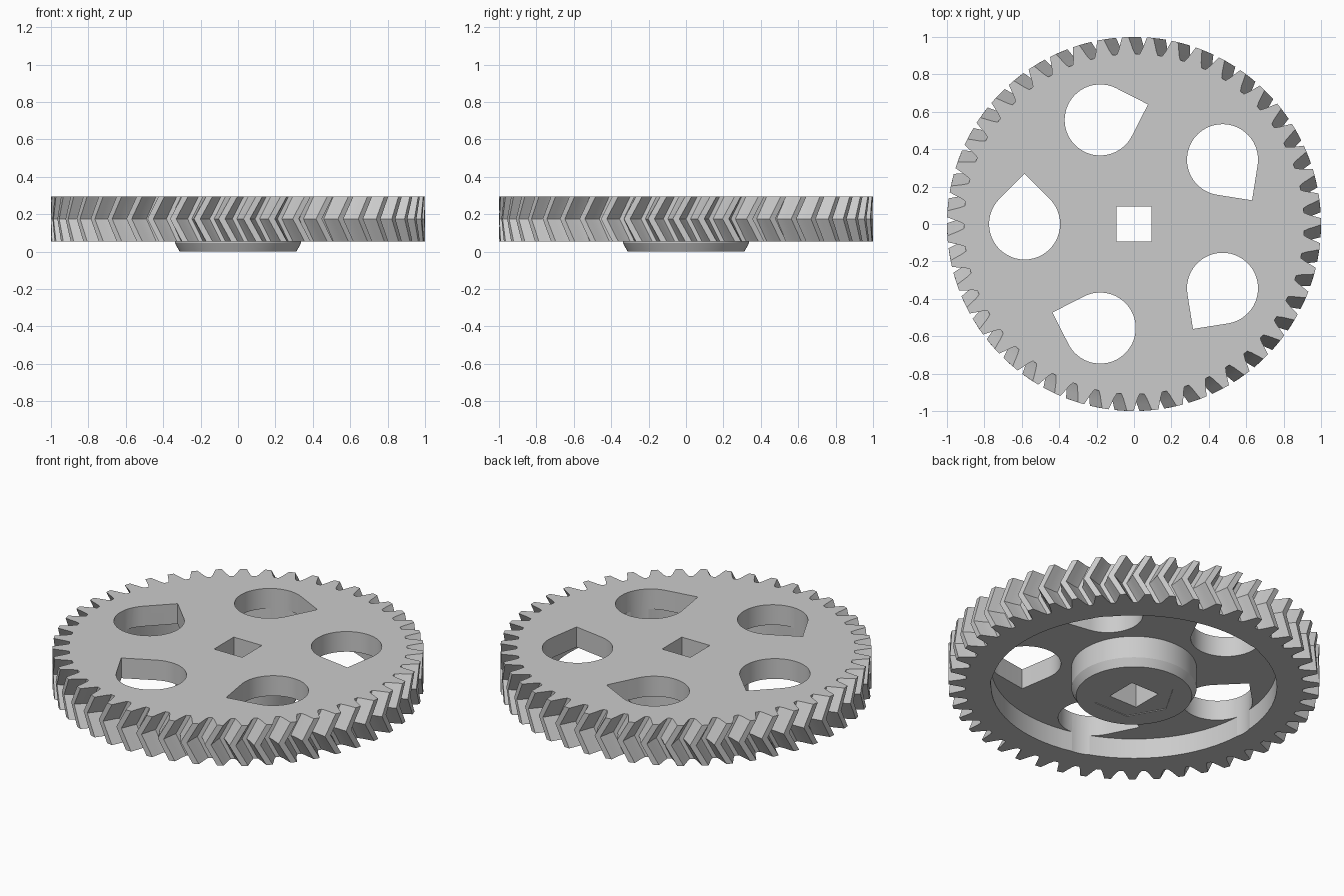
import bpy
import math
from mathutils import Matrix, Vector

old = bpy.data.objects.get("Cube")
if old:
    bpy.data.objects.remove(old, do_unlink=True)

TEETH = 47
BOTTOM, MIDDLE, TOP = 0.055, 0.175, 0.295
TWIST = 0.5          # tooth pitches turned clockwise at mid height
PHASE = 0.1          # tooth pitches
PITCH = math.tau / TEETH
# one tooth: (fraction of pitch, radius)
TOOTH = [(-0.40, 0.91), (-0.30, 0.935), (-0.22, 0.965), (-0.13, 1.0),
         (0.13, 1.0), (0.22, 0.965), (0.30, 0.935), (0.40, 0.91)]

grey = bpy.data.materials.new("grey plastic")
grey.use_nodes = True
grey.diffuse_color = (0.6, 0.6, 0.6, 1)
grey.node_tree.nodes["Principled BSDF"].inputs["Base Color"].default_value = (0.6, 0.6, 0.6, 1)


def loft(name, rings):
    """Solid skinned through matching rings, listed from bottom to top."""
    n = len(rings[0])
    verts = [p for ring in rings for p in ring]
    faces = [list(range(n))[::-1], [(len(rings) - 1) * n + i for i in range(n)]]
    for k in range(len(rings) - 1):
        for i in range(n):
            j = (i + 1) % n
            faces.append([k * n + i, k * n + j, (k + 1) * n + j, (k + 1) * n + i])
    mesh = bpy.data.meshes.new(name)
    mesh.from_pydata(verts, [], faces)
    mesh.materials.append(grey)
    obj = bpy.data.objects.new(name, mesh)
    bpy.context.collection.objects.link(obj)
    return obj


def circle(r, z, n=72, start=0.0):
    return [(r * math.cos(start + math.tau * i / n),
             r * math.sin(start + math.tau * i / n), z) for i in range(n)]


def combine(target, tool, operation):
    mod = target.modifiers.new(operation.title(), "BOOLEAN")
    mod.operation, mod.solver, mod.object = operation, "EXACT", tool
    bpy.context.view_layer.objects.active = target
    bpy.ops.object.modifier_apply(modifier=mod.name)
    bpy.data.objects.remove(tool, do_unlink=True)


def tooth_ring(z, turn):
    ring = []
    for t in range(TEETH):
        for f, r in TOOTH:
            a = (t + f + PHASE - turn) * PITCH
            ring.append((r * math.cos(a), r * math.sin(a), z))
    return ring


# Herringbone toothed wheel
gear = loft("herringbone_gear", [tooth_ring(BOTTOM, 0), tooth_ring(MIDDLE, TWIST), tooth_ring(TOP, 0)])

# Recess under the web, with the hub standing in it
combine(gear, loft("recess_cutter", [circle(0.77, -0.1), circle(0.77, 0.175)]), "DIFFERENCE")
combine(gear, loft("hub", [circle(0.312, 0), circle(0.337, 0.045), circle(0.337, 0.23)]), "UNION")

# Teardrop lightening holes, points turned clockwise
R, C = 0.19, 0.585
for k in range(5):
    spin = Matrix.Rotation(math.pi + k * math.tau / 5, 3, "Z")
    outline = [(C, -R * math.sqrt(2))]
    for i in range(37):
        a = -math.pi / 4 + 1.5 * math.pi * i / 36
        outline.append((C + R * math.cos(a), R * math.sin(a)))
    rings = [[spin @ Vector((x, y, z)) for x, y in outline] for z in (-0.1, 0.5)]
    combine(gear, loft("teardrop_cutter", rings), "DIFFERENCE")

# Shallow hexagon under the hub and square shaft hole
combine(gear, loft("hexagon_cutter", [circle(0.225, z, 6) for z in (-0.1, 0.004)]), "DIFFERENCE")
combine(gear, loft("shaft_cutter", [circle(0.131, z, 4, math.pi / 4) for z in (-0.1, 0.5)]), "DIFFERENCE")

# Smooth round walls, crisp teeth
bpy.ops.object.select_all(action="DESELECT")
gear.select_set(True)
bpy.context.view_layer.objects.active = gear
bpy.ops.object.shade_smooth_by_angle(angle=math.radians(12))
